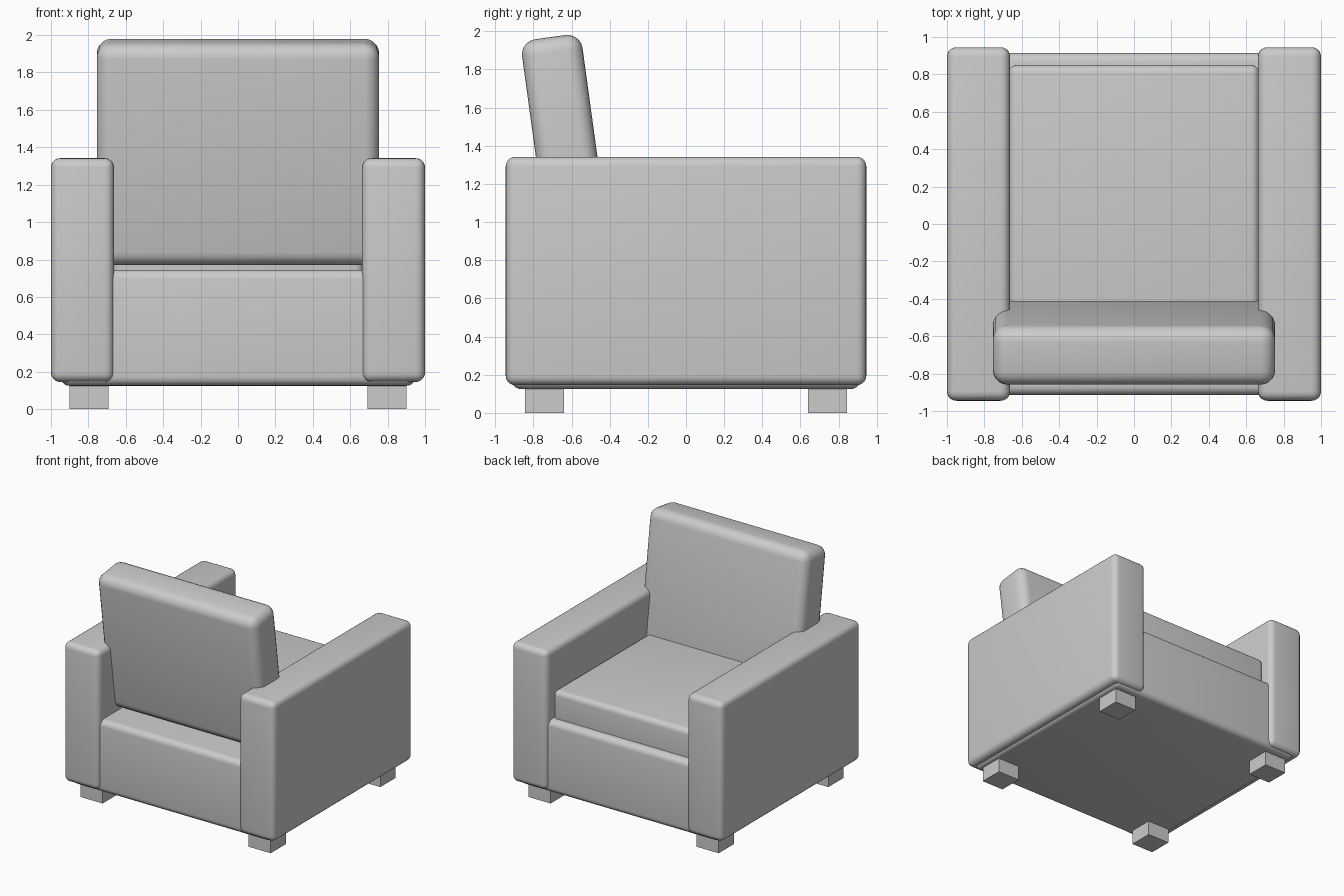
import bpy
import math

if "Cube" in bpy.data.objects:
    bpy.data.objects.remove(bpy.data.objects["Cube"])


def block(name, lo, hi, bevel=0.0, tilt=0.0):
    """Box between two corners, with optional rounded edges and tilt about x."""
    bpy.ops.mesh.primitive_cube_add(size=1)
    ob = bpy.context.object
    ob.name = name
    ob.scale = [b - a for a, b in zip(lo, hi)]
    bpy.ops.object.transform_apply(location=False, rotation=False, scale=True)
    ob.location = [(a + b) / 2 for a, b in zip(lo, hi)]
    ob.rotation_euler.x = tilt
    if bevel:
        mod = ob.modifiers.new("rounded_edges", 'BEVEL')
        mod.width = bevel
        mod.segments = 5
        bpy.ops.object.modifier_apply(modifier=mod.name)
        bpy.ops.object.shade_smooth_by_angle(angle=math.radians(35))
    return ob


# Base frame and seat cushion
block("base", (-0.95, -0.915, 0.125), (0.95, 0.915, 0.745), 0.05)
block("seat_cushion", (-0.67, -0.62, 0.64), (0.67, 0.85, 0.98), 0.045)

# Backrest cushion, leaning towards -y
block("backrest", (-0.755, -0.79, 0.775), (0.755, -0.47, 1.975), 0.08,
      math.radians(7.8))

# Arms and feet on both sides
for s, side in ((-1, "left"), (1, "right")):
    x0, x1 = sorted((s * 0.663, s * 1.0))
    block(side + "_arm", (x0, -0.945, 0.145), (x1, 0.945, 1.342), 0.05)
    x0, x1 = sorted((s * 0.693, s * 0.902))
    for t, end in ((-1, "front"), (1, "back")):
        y0, y1 = sorted((t * 0.64, t * 0.845))
        block(f"{end}_{side}_foot", (x0, y0, 0.0), (x1, y1, 0.15))
